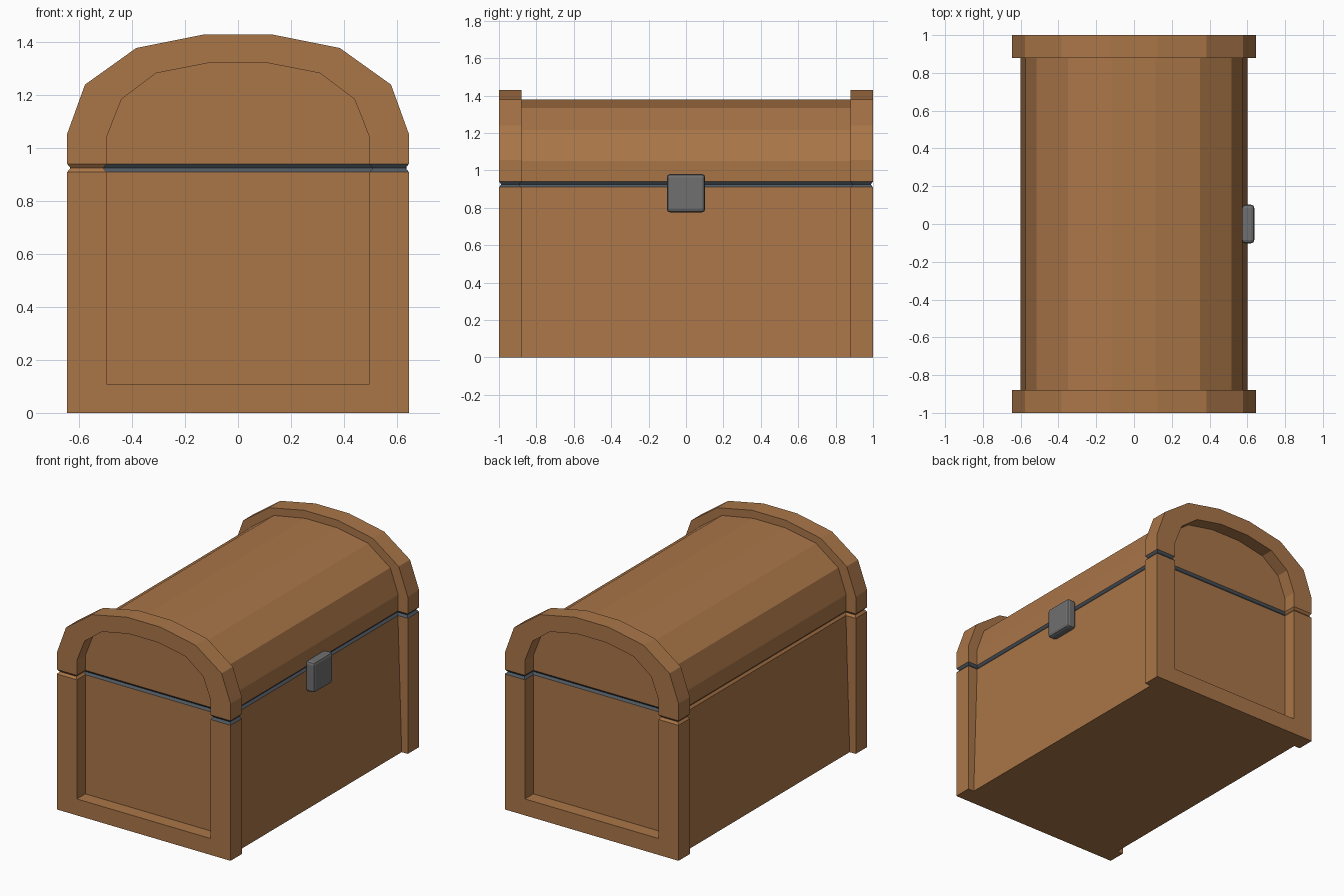
import bpy, bmesh

if "Cube" in bpy.data.objects:
    bpy.data.objects.remove(bpy.data.objects["Cube"])


def material(name, rgb):
    m = bpy.data.materials.new(name)
    m.diffuse_color = (*rgb, 1)
    m.use_nodes = True
    m.node_tree.nodes["Principled BSDF"].inputs["Base Color"].default_value = m.diffuse_color
    return m


WOOD = material("wood", (0.40, 0.18, 0.065))
SEAM = material("seam_metal", (0.08, 0.10, 0.12))
IRON = material("iron", (0.16, 0.16, 0.16))


def finish(name, bm, *mats):
    bmesh.ops.holes_fill(bm, edges=bm.edges, sides=0)
    bmesh.ops.recalc_face_normals(bm, faces=bm.faces)
    me = bpy.data.meshes.new(name)
    bm.to_mesh(me)
    bm.free()
    for m in mats:
        me.materials.append(m)
    ob = bpy.data.objects.new(name, me)
    bpy.context.collection.objects.link(ob)
    return ob


def loft(loops, closed):
    """Join matching point loops with quads."""
    bm = bmesh.new()
    rows = [[bm.verts.new(p) for p in loop] for loop in loops]
    n = len(rows[0])
    for a, b in zip(rows, rows[1:]):
        for i in range(n if closed else n - 1):
            j = (i + 1) % n
            bm.faces.new((a[i], a[j], b[j], b[i]))
    return bm, rows


def mirrored(half):
    """Mirror the right half of an (x, z) profile to the left."""
    return half + [(-x, z) for x, z in reversed(half)]


def end_piece(name, outer, inner, side):
    """Raised frame with a recessed panel, on one end of the chest."""
    loops = [[(x, side * y, z) for x, z in prof] for prof, y in
             ((outer, 0.88), (outer, 1.0), (inner, 1.0), (inner, 0.91))]
    bm, rows = loft(loops, False)
    bm.faces.new(rows[0])
    bm.faces.new(rows[-1])
    finish(name, bm, WOOD)


def prism(name, profile):
    loops = [[(x, y, z) for x, z in profile] for y in (-0.88, 0.88)]
    finish(name, loft(loops, True)[0], WOOD)


# Base and lid bodies
prism("base_body", mirrored([(0.60, 0), (0.572, 0.91)]))
prism("lid_body", mirrored([(0.572, 0.94), (0.574, 1.05), (0.515, 1.215),
                            (0.35, 1.335), (0.115, 1.378)]))

# End frames with recessed panels
base_outer = mirrored([(0.645, 0.91), (0.645, 0)])
base_inner = mirrored([(0.497, 0.91), (0.497, 0.11)])
lid_outer = mirrored([(0.645, 0.94), (0.645, 1.055), (0.578, 1.24),
                      (0.385, 1.378), (0.125, 1.43)])
lid_inner = mirrored([(0.497, 0.94), (0.497, 1.04), (0.44, 1.185),
                      (0.31, 1.283), (0.11, 1.322)])
for side, label in ((-1, "front"), (1, "back")):
    end_piece(label + "_base_frame", base_outer, base_inner, side)
    end_piece(label + "_lid_frame", lid_outer, lid_inner, side)


# V-shaped seam running around the chest between base and lid
def plan(quarter, z):
    half = [(x, -y) for x, y in reversed(quarter)] + quarter
    return [(x, y, z) for x, y in mirrored(half)]


rim = [(0.572, 0.88), (0.645, 0.88), (0.645, 1), (0.497, 1), (0.497, 0.91)]
groove = [(0.56, 0.892), (0.633, 0.892), (0.633, 0.988), (0.509, 0.988), (0.509, 0.898)]
bm, _ = loft([plan(rim, 0.91), plan(groove, 0.925), plan(rim, 0.94)], True)
for f in bm.faces:
    f.material_index = 0 if f.calc_center_median().x < -0.49 else 1
finish("lid_seam", bm, WOOD, SEAM)

# Clasp
bm = bmesh.new()
bmesh.ops.create_cube(bm, size=1)
bmesh.ops.scale(bm, vec=(0.067, 0.205, 0.205), verts=bm.verts)
bmesh.ops.translate(bm, vec=(0.6035, 0, 0.878), verts=bm.verts)
clasp = finish("clasp", bm, IRON)
bev = clasp.modifiers.new("Bevel", 'BEVEL')
bev.width = 0.018
bev.segments = 2
